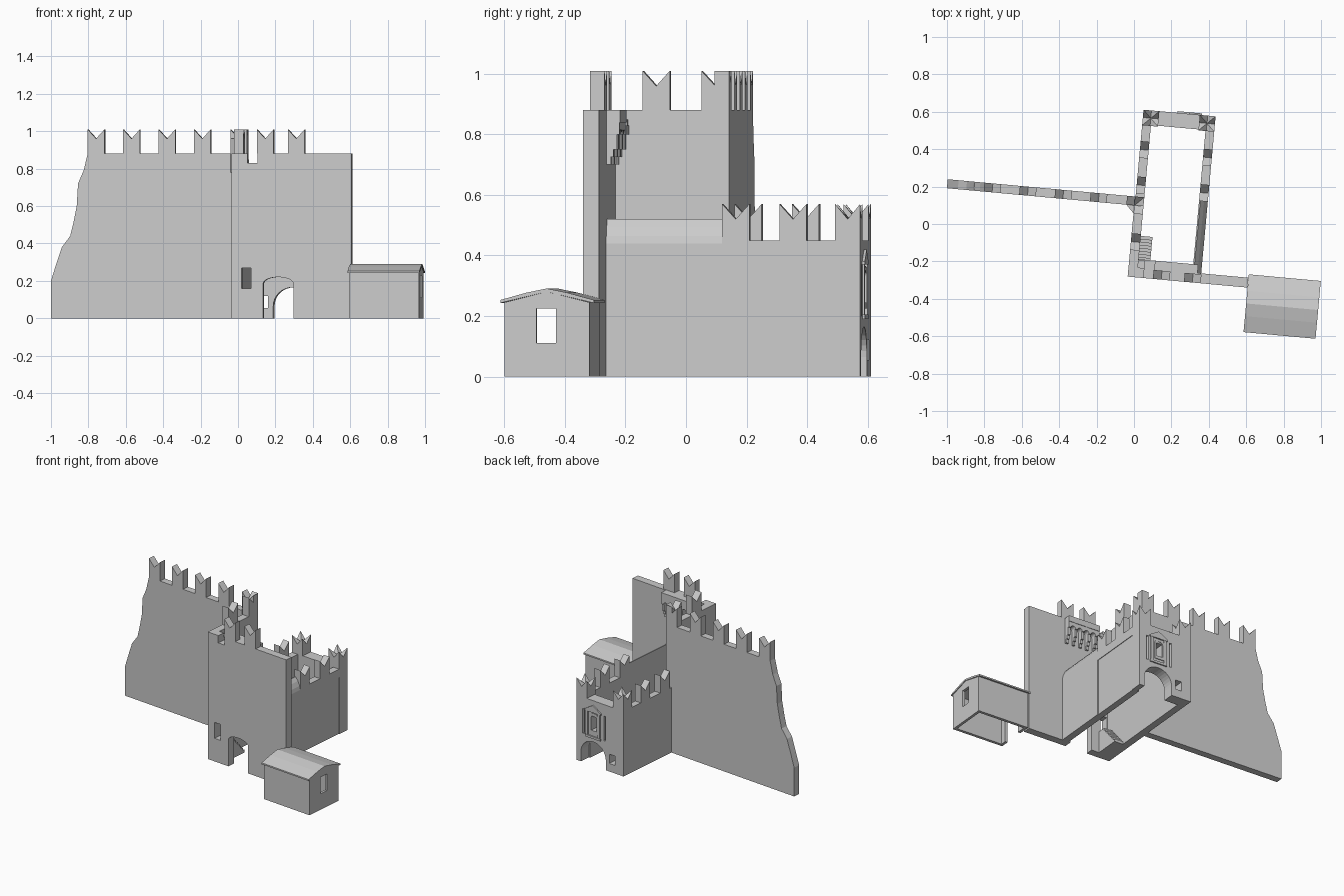
import bpy, bmesh, math
from mathutils import Matrix

if "Cube" in bpy.data.objects:
    bpy.data.objects.remove(bpy.data.objects["Cube"])

# The whole plan is turned slightly; parts are drawn in plan axes (p, q, z)
TURN = Matrix.Rotation(-math.radians(5.25), 4, 'Z')


def make(name, verts, faces):
    me = bpy.data.meshes.new(name)
    me.from_pydata(verts, [], faces)
    bm = bmesh.new()
    bm.from_mesh(me)
    bmesh.ops.recalc_face_normals(bm, faces=bm.faces)
    bm.to_mesh(me)
    bm.free()
    me.transform(TURN)
    ob = bpy.data.objects.new(name, me)
    bpy.context.collection.objects.link(ob)
    return ob


def prism(name, axis, prof, a, b):
    """Extrude a profile along axis p, q or z from a to b."""
    put = {'p': lambda u, v, t: (t, u, v),
           'q': lambda u, v, t: (u, t, v),
           'z': lambda u, v, t: (u, v, t)}[axis]
    n = len(prof)
    verts = [put(u, v, t) for t in (a, b) for u, v in prof]
    faces = [list(range(n)), list(range(n, 2 * n))]
    faces += [[i, (i + 1) % n, n + (i + 1) % n, n + i] for i in range(n)]
    return make(name, verts, faces)


def box(name, p0, p1, q0, q1, z0, z1):
    return prism(name, 'z', [(p0, q0), (p1, q0), (p1, q1), (p0, q1)], z0, z1)


def arch(c, w, spring, rise, base, n=16):
    """Arched opening outline."""
    pts = [(c - w, base), (c + w, base)]
    return pts + [(c + w * math.cos(math.pi * i / n), spring + rise * math.sin(math.pi * i / n))
                  for i in range(n + 1)]


def cut(ob, *cutters):
    for c in cutters:
        c.hide_render = True
        m = ob.modifiers.new("opening", 'BOOLEAN')
        m.operation, m.solver, m.object = 'DIFFERENCE', 'EXACT', c
        bpy.context.view_layer.objects.active = ob
        bpy.ops.object.modifier_apply(modifier=m.name)
        bpy.data.objects.remove(c)


def merlon(name, axis, s, a, b, z0, z1, w=0.09):
    """Swallow-tail merlon: V profile from s to s+w, thickness a to b."""
    prism(name, axis, [(s, z0), (s + w, z0), (s + w, z1), (s + w / 2, z1 - 0.05), (s, z1)], a, b)


def pinnacle(name, p0, p1, q0, q1, z0, z1):
    """Square corner merlon with four raised corners."""
    pm, qm, zl = (p0 + p1) / 2, (q0 + q1) / 2, z1 - 0.05
    ring = [(p0, q0, z1), (pm, q0, zl), (p1, q0, z1), (p1, qm, zl),
            (p1, q1, z1), (pm, q1, zl), (p0, q1, z1), (p0, qm, zl)]
    verts = [(x, y, z0) for x, y, z in ring] + ring + [(pm, qm, zl)]
    faces = [list(range(8))]
    for i in range(8):
        j = (i + 1) % 8
        faces += [[i, j, 8 + j, 8 + i], [8 + i, 8 + j, 16]]
    make(name, verts, faces)


TOP, TIP = 0.88, 1.01      # tall walls
LOW, LTIP = 0.45, 0.57     # gate yard walls

# Long west curtain wall with ruined end
prism("long_wall", 'q', [(-1.0135, 0), (-1.0135, .2), (-.985, .29), (-.955, .38), (-.91, .44),
                         (-.893, .51), (-.875, .60), (-.868, .72), (-.838, .79), (-.816, .88),
                         (-.008, TOP), (-.008, 0)], .099, .147)
for i in range(4):
    merlon("long_wall_merlon", 'q', -.816 + .19 * i, .099, .147, TOP, TIP)

# Tall inner wall and the corner merlon where it meets the long wall
box("tall_west_wall", -.008, .042, -.283, .147, 0, TOP)
merlon("west_merlon", 'p', -.14, -.008, .042, TOP, TIP)
merlon("corner_merlon_a", 'q', -.05, .099, .147, TOP, TIP, .092)
merlon("corner_merlon_b", 'p', .055, -.008, .042, TOP, TIP, .092)
prism("corner_chamfer", 'z', [(-.05, .099), (-.008, .057), (-.008, .099)], .78, .96)

# Tall south wall with doorway, window and parapet notch
south = box("south_wall", .042, .635, -.283, -.23, 0, TOP)
cut(south,
    prism("c", 'q', arch(.242, .081, .185, .035, -.1), -.4, -.1),
    box("c", .046, .095, -.4, -.1, .16, .27),
    box("c", .077, .13, -.4, -.1, .83, 1))
for s in (.127, .294):
    merlon("south_merlon", 'q', s, -.283, -.235, TOP, TIP)

# Wall walk on stepped corbels joined by little arches
box("wall_walk", .13, .362, -.23, -.185, .84, TOP)
box("wall_walk_end", .042, .13, -.23, -.185, .80, .83)
gaps, pitch, w0 = 6, .0505, .017
prof = [(.042, .85), (.042, .80)]
for i in range(gaps):
    c = .042 + w0 / 2 + pitch * (i + .5)
    r = (pitch - w0) / 2
    prof += [(c - r * math.cos(math.pi * k / 8), .80 + r * math.sin(math.pi * k / 8)) for k in range(9)]
prof += [(.362, .80), (.362, .85)]
arcade = prism("corbel_arches", 'q', prof, -.23, -.188)
cut(arcade, box("c", .077, .13, -.4, -.1, .83, 1))
for i in range(gaps + 1):
    p = .042 + pitch * i
    for z0, z1, d in ((.70, .725, .012), (.725, .75, .022), (.75, .80, .034)):
        box("corbel", p, p + w0, -.23, -.23 + d, z0, z1)

# Stair from the yard up to the window
n = 8
steps = [(-.23, 0)]
for i in range(n):
    q = -.06 - .13 * i / n
    steps += [(q, .15 * i / n), (q, .15 * (i + 1) / n)]
prism("yard_stair", 'p', steps + [(-.23, .15)], .042, .105)

# Gate yard side walls
box("yard_west_wall", -.005, .042, .147, .535, 0, LOW)
box("yard_east_wall", .335, .378, .155, .535, 0, .39)
box("yard_east_parapet", .335, .382, .155, .535, .39, LOW)
prism("yard_east_high_wall", 'q', [(.335, 0), (.382, 0), (.382, .44), (.376, .465), (.362, .495),
                                   (.342, .52), (.335, .52)], -.23, .155)
for s in (.155, .345):
    merlon("yard_east_merlon", 'p', s, .335, .382, LOW, LTIP)
    merlon("yard_west_merlon", 'p', s + .01, -.005, .042, LOW, LTIP)

# Gatehouse front with arch, window, chain slits and side opening
gate = box("gate_front", -.005, .382, .535, .613, 0, LOW)
cut(gate,
    prism("c", 'q', arch(.243, .103, .065, .1, -.1), .4, .8),
    box("c", .212, .256, .4, .8, .245, .34),
    box("c", .142, .157, .588, .8, .2, .37),
    box("c", .316, .331, .588, .8, .2, .37),
    box("c", .065, .112, .4, .8, .055, .12))
pinnacle("gate_corner_merlon_west", -.005, .08, .53, .613, LOW, LTIP)
pinnacle("gate_corner_merlon_east", .297, .382, .53, .613, LOW, LTIP)

# Window surround with pediment
for p in (.185, .283):
    box("window_pilaster", p, p + .017, .61, .62, .2, .37)
box("window_sill", .18, .305, .61, .622, .19, .205)
prism("window_pediment", 'q', [(.176, .37), (.309, .37), (.309, .38), (.2425, .42), (.176, .38)], .61, .622)
hood = prism("window_frame", 'q', arch(.234, .036, .335, .03, .225), .61, .618)
cut(hood, prism("c", 'q', arch(.234, .023, .33, .02, .245), .5, .7))

# Small house: hollow shell, open below, with door and window
qa, qb, qm = -.509, -.227, -.368
house = prism("house_walls", 'p', [(qa, 0), (qb, 0), (qb, .245), (qm, .28), (qa, .245)], .645, 1.018)
cut(house,
    prism("c", 'p', [(qa + .02, -.1), (qb - .02, -.1), (qb - .02, .235), (qm, .268), (qa + .02, .235)],
          .663, 1.0),
    box("c", .9, 1.1, -.403, -.338, .11, .225),
    box("c", .6, .8, -.45, -.31, -.1, .235))
prism("house_roof", 'p', [(-.522, .243), (qm, .28), (-.212, .243), (-.212, .253), (-.30, .277), (qm, .291),
                          (-.436, .277), (-.522, .253)], .636, 1.0225)
